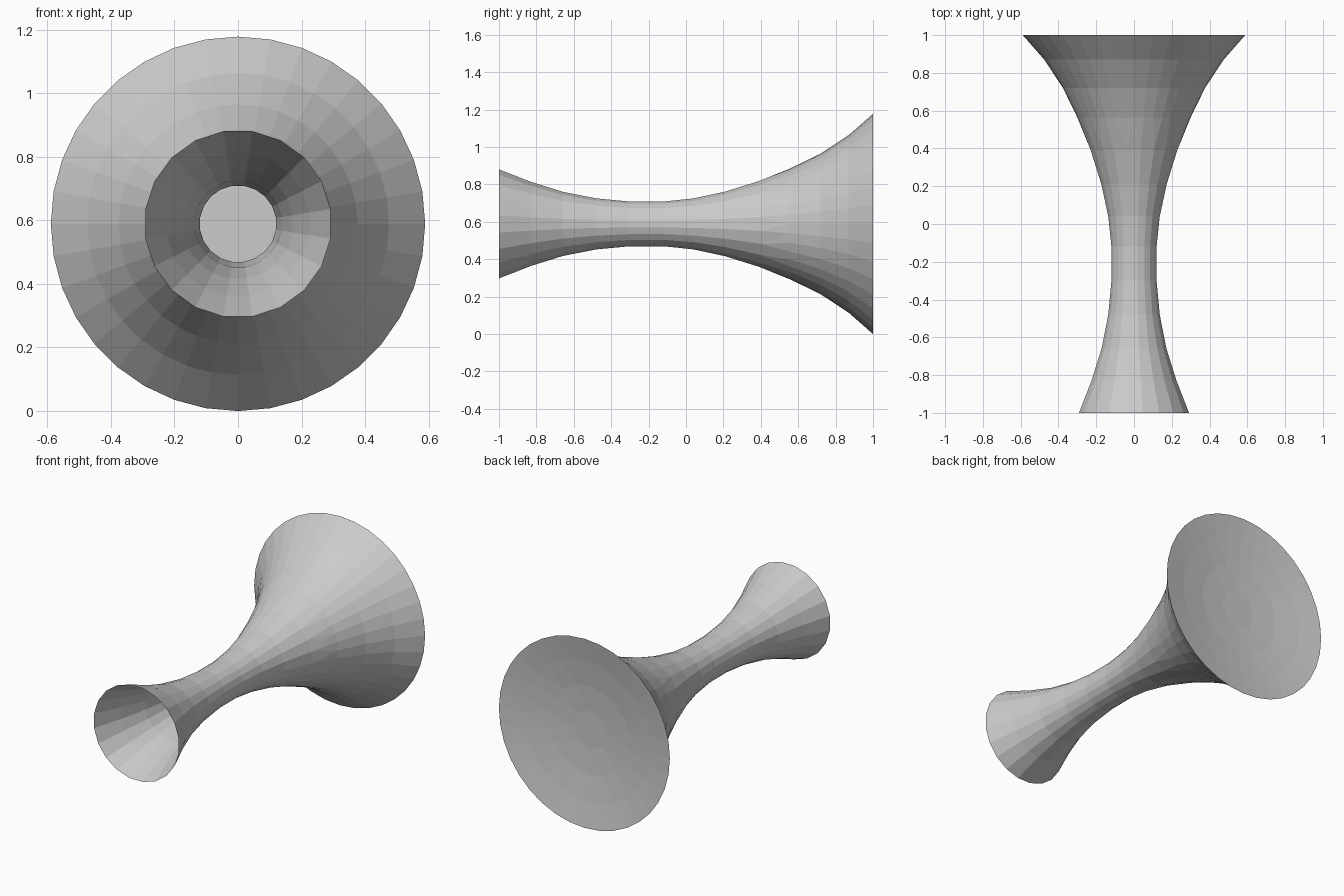
import bpy, bmesh, math

if "Cube" in bpy.data.objects:
    bpy.data.objects.remove(bpy.data.objects["Cube"])

CENTRE_Z = 0.589

# (y, radius, sides): open front mouth, narrow neck, wide back end
profile = [
    (-1.00, 0.295, 20), (-0.83, 0.228, 20), (-0.66, 0.174, 20),
    (-0.48, 0.138, 20), (-0.30, 0.121, 20), (-0.12, 0.121, 20),
    (0.04, 0.138, 20), (0.21, 0.175, 20), (0.39, 0.232, 20),
    (0.56, 0.298, 36), (0.72, 0.376, 36), (0.87, 0.475, 36),
    (1.00, 0.589, 36),
]
# shallow dish closing the back end
dish = [(0.975, 0.44, 28), (0.955, 0.28, 18), (0.945, 0.12, 8)]


def ring(bm, y, r, n):
    start = 0.5 if n == 20 else 0.0
    return [bm.verts.new((r * math.sin(math.tau * (i + start) / n), y,
                          CENTRE_Z + r * math.cos(math.tau * (i + start) / n)))
            for i in range(n)]


def join_rings(bm, a, b):
    """Quads between equal rings, a zipped strip of triangles otherwise."""
    n, m = len(a), len(b)
    if n == m:
        for i in range(n):
            j = (i + 1) % n
            bm.faces.new((a[i], b[i], b[j], a[j]))
        return
    i = k = 0
    while i < n or k < m:
        if k == m or (i < n and (i + 1) / n < (k + 1) / m):
            bm.faces.new((a[i], b[k % m], a[(i + 1) % n]))
            i += 1
        else:
            bm.faces.new((a[i % n], b[k], b[(k + 1) % m]))
            k += 1


# Flared single-skin tube with a shallow dished back
bm = bmesh.new()
rings = [ring(bm, *p) for p in profile + dish]
for a, b in zip(rings, rings[1:]):
    join_rings(bm, a, b)
bm.faces.new(rings[-1])
bmesh.ops.recalc_face_normals(bm, faces=bm.faces)
if max(bm.faces, key=lambda f: len(f.verts)).normal.y < 0:
    bmesh.ops.reverse_faces(bm, faces=bm.faces)

mesh = bpy.data.meshes.new("flared_tube")
bm.to_mesh(mesh)
bm.free()
bpy.context.collection.objects.link(bpy.data.objects.new("flared_tube", mesh))
